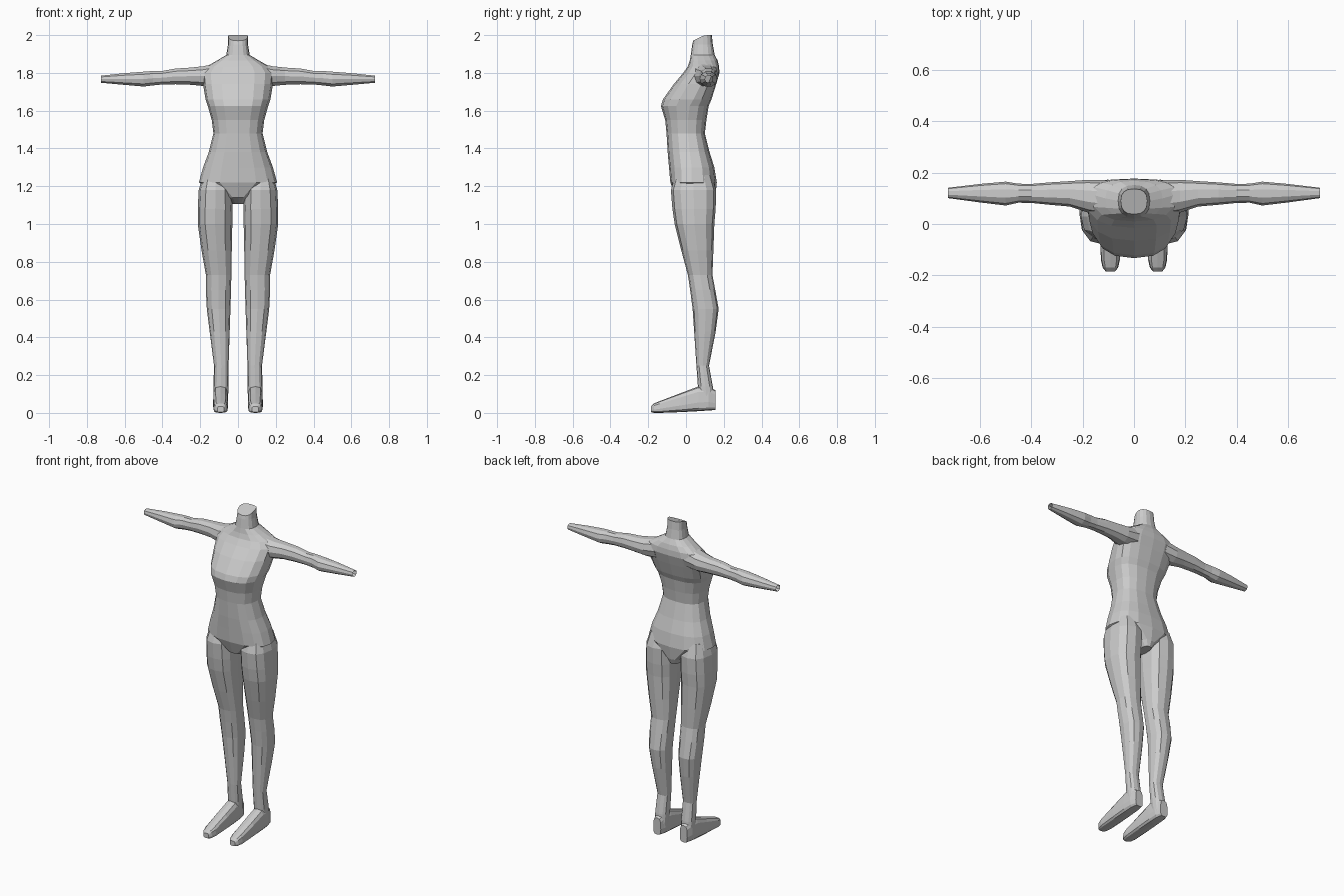
import bpy, bmesh, math
from mathutils import Vector

grey = bpy.data.materials.new("plain grey")
grey.diffuse_color = (0.6, 0.6, 0.6, 1)


def section(half_w, front, wide, back, sides, power):
    """Squarish oval: widest at 'wide', reaching from 'front' to 'back'."""
    pts = []
    for i in range(sides):
        a = 2 * math.pi * i / sides
        c, s = math.cos(a), math.sin(a)
        u = math.copysign(abs(c) ** power, c) * half_w
        depth = back - wide if s > 0 else wide - front
        pts.append((u, wide + math.copysign(abs(s) ** power, s) * depth))
    return pts


def loft(name, rings, mirror=False, cap_end=True):
    """Skin a list of rings and close the ends."""
    bm = bmesh.new()
    loops = [[bm.verts.new(p) for p in ring] for ring in rings]
    for a, b in zip(loops, loops[1:]):
        n = len(a)
        for i in range(n):
            j = (i + 1) % n
            bm.faces.new((a[i], a[j], b[j], b[i]))
    bm.faces.new(loops[0])
    end = bm.faces.new(loops[-1])
    bmesh.ops.recalc_face_normals(bm, faces=bm.faces)
    if not cap_end:
        bm.faces.remove(end)
    mesh = bpy.data.meshes.new(name)
    bm.to_mesh(mesh)
    bm.free()
    mesh.materials.append(grey)
    obj = bpy.data.objects.new(name, mesh)
    bpy.context.collection.objects.link(obj)
    if mirror:
        obj.modifiers.new("mirror", 'MIRROR')
    return obj


# Torso and neck: height, half width, front, widest depth, back
torso = [
    (1.105, .030, .02, .08, .14), (1.14, .060, -.055, .04, .155),
    (1.22, .207, -.083, .03, .163), (1.30, .185, -.090, .03, .150),
    (1.38, .155, -.097, .02, .125), (1.48, .130, -.103, .01, .100),
    (1.55, .139, -.110, .01, .108), (1.625, .160, -.133, .02, .120),
    (1.66, .172, -.122, .04, .135), (1.74, .185, -.065, .08, .160),
    (1.80, .190, -.015, .11, .177), (1.835, .165, .010, .115, .175),
    (1.865, .112, .020, .10, .168), (1.895, .062, .025, .09, .152),
    (1.95, .053, .033, .09, .142),
]
rings = [[Vector((x, y, z)) for x, y in section(w, f, m, b, 16, .8)]
         for z, w, f, m, b in torso]
# Sloped top of the neck
rings.append([Vector((x, y, min(2.0, 1.97 + (y - .038) * .5)))
              for x, y in section(.052, .038, .09, .137, 16, .8)])
loft("torso", rings)

# Legs: height, inner edge, outer edge, front, back
leg = [
    (1.26, .05, .185, -.055, .135), (1.18, .030, .208, -.080, .160),
    (1.08, .028, .213, -.072, .157), (1.00, .030, .213, -.060, .150),
    (.86, .033, .193, -.025, .145), (.73, .035, .170, .010, .140),
    (.65, .037, .170, .022, .155), (.55, .040, .165, .035, .173),
    (.43, .044, .150, .043, .157), (.25, .050, .127, .055, .122),
    (.14, .050, .130, .063, .142), (.05, .054, .128, .075, .150),
]
loft("leg", [[Vector(((i + o) / 2 + x, y, z)) for x, y in
              section((o - i) / 2, f, (f + b) / 2, b, 12, .8)]
             for z, i, o, f, b in leg], mirror=True)

# Feet: depth, half width, sole height, top height
foot = [
    (-.185, .018, .004, .035), (-.170, .030, .0, .050),
    (-.140, .037, .0, .062), (-.03, .040, .004, .104),
    (.065, .040, .009, .140), (.120, .038, .013, .140),
    (.156, .026, .015, .120),
]
loft("foot", [[Vector((.092 + x, y, z)) for x, z in
               section(w, lo, lo + (hi - lo) * .35, hi, 12, .6)]
              for y, w, lo, hi in foot], mirror=True)

# Arms, open at the wrist: distance out, front, back, bottom, top
arm = [
    (.10, .03, .170, 1.730, 1.858), (.18, .045, .172, 1.728, 1.838),
    (.25, .068, .167, 1.735, 1.830), (.33, .075, .162, 1.738, 1.825),
    (.40, .082, .156, 1.737, 1.812), (.45, .083, .157, 1.732, 1.812),
    (.50, .072, .165, 1.726, 1.808), (.60, .084, .156, 1.735, 1.800),
    (.725, .101, .141, 1.747, 1.786),
]
loft("arm", [[Vector((x, y + (f + b) / 2, z)) for y, z in
              section((b - f) / 2, lo, (lo + hi) / 2, hi, 10, .9)]
             for x, f, b, lo, hi in arm], mirror=True, cap_end=False)
